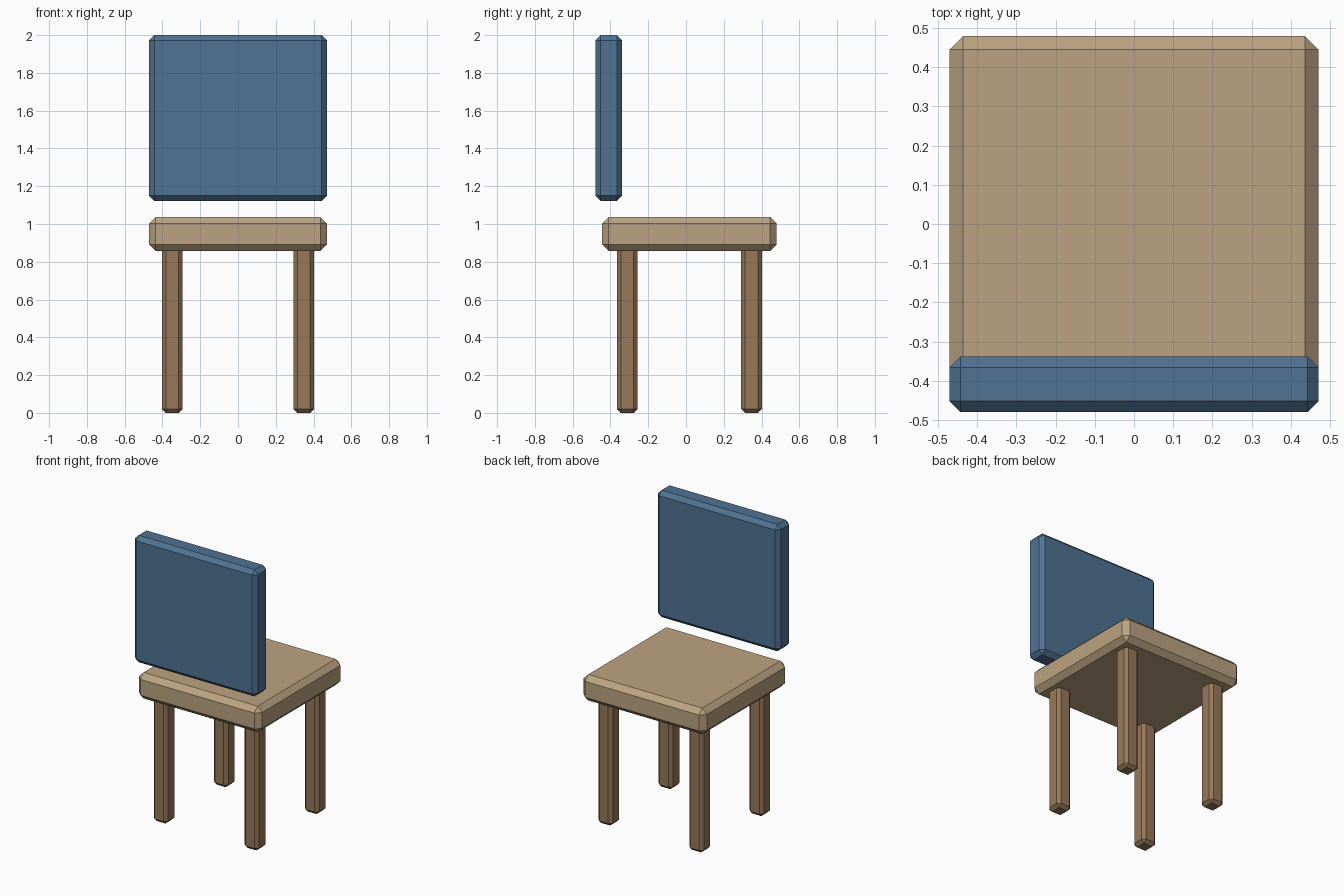
import bpy
import bmesh
from mathutils import Vector

if "Cube" in bpy.data.objects:
    bpy.data.objects.remove(bpy.data.objects["Cube"])


def material(name, color):
    m = bpy.data.materials.new(name)
    m.diffuse_color = (*color, 1)
    m.use_nodes = True
    m.node_tree.nodes["Principled BSDF"].inputs["Base Color"].default_value = m.diffuse_color
    return m


def chamfered_box(name, lo, hi, chamfer, mat):
    """Box between two corners with a single flat chamfer on every edge."""
    lo, hi = Vector(lo), Vector(hi)
    bm = bmesh.new()
    bmesh.ops.create_cube(bm, size=1)
    bmesh.ops.scale(bm, vec=hi - lo, verts=bm.verts)
    bmesh.ops.bevel(bm, geom=bm.edges[:], offset=chamfer, offset_type='OFFSET',
                    segments=1, profile=0.5, affect='EDGES')
    mesh = bpy.data.meshes.new(name)
    bm.to_mesh(mesh)
    bm.free()
    mesh.materials.append(mat)
    obj = bpy.data.objects.new(name, mesh)
    obj.location = (lo + hi) / 2
    bpy.context.collection.objects.link(obj)
    return obj


blue = material("blue_fabric", (0.08, 0.17, 0.29))
light_wood = material("light_wood", (0.50, 0.37, 0.22))
dark_wood = material("dark_wood", (0.31, 0.19, 0.10))

# Seat slab and floating back panel
chamfered_box("seat", (-0.471, -0.444, 0.857), (0.471, 0.48, 1.037), 0.035, light_wood)
chamfered_box("backrest", (-0.471, -0.48, 1.122), (0.471, -0.338, 2.0), 0.028, blue)

# Four legs, tops tucked into the seat
half = 0.055
for row, y in (("front", -0.311), ("rear", 0.347)):
    for side, x in (("left", -0.348), ("right", 0.348)):
        chamfered_box(f"{row}_{side}_leg", (x - half, y - half, 0),
                      (x + half, y + half, 0.9), 0.021, dark_wood)
